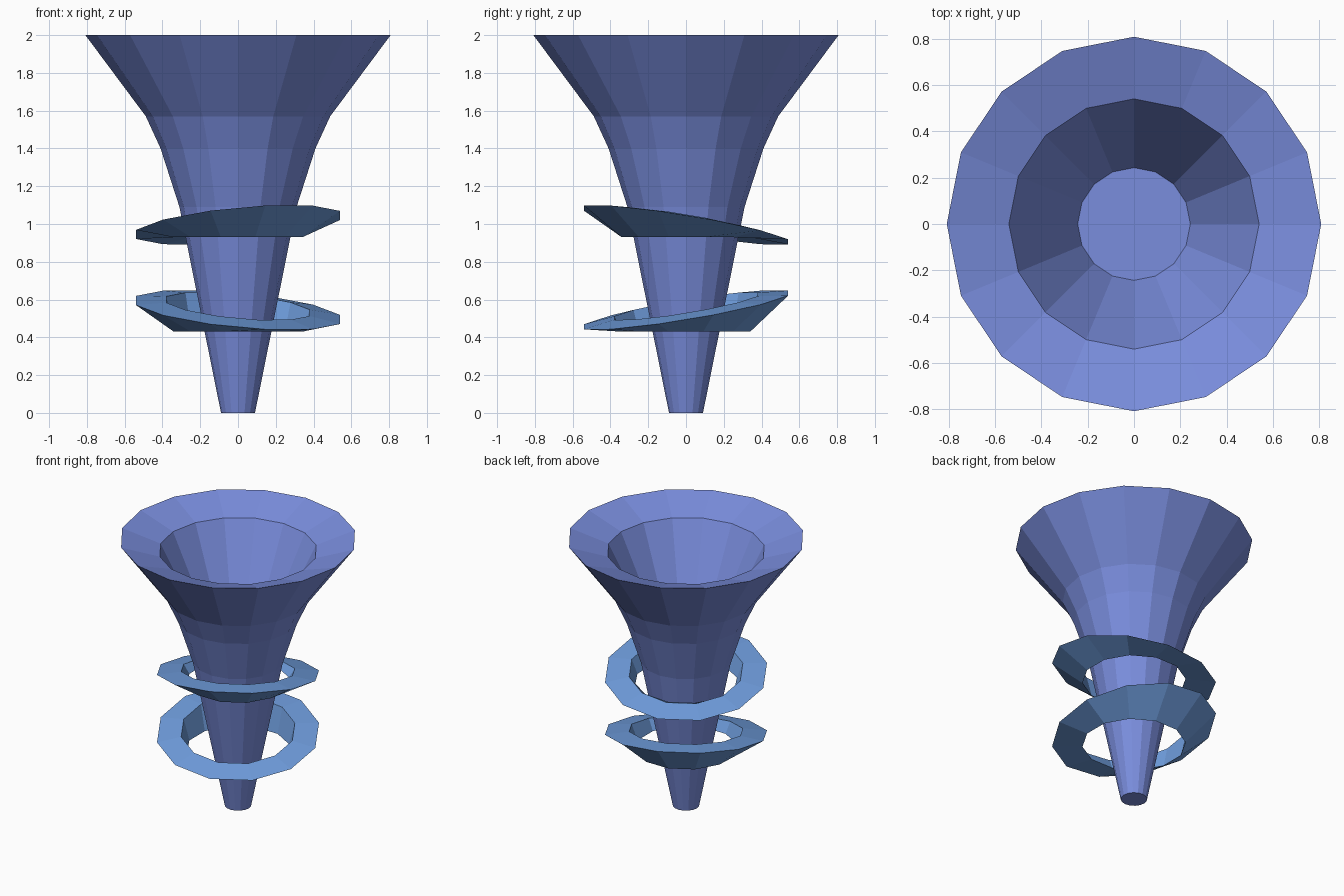
import bpy, bmesh
from math import cos, sin, pi

if "Cube" in bpy.data.objects:
    bpy.data.objects.remove(bpy.data.objects["Cube"])


def material(name, rgb):
    m = bpy.data.materials.new(name)
    m.diffuse_color = (*rgb, 1)
    m.use_nodes = True
    m.node_tree.nodes["Principled BSDF"].inputs["Base Color"].default_value = m.diffuse_color
    return m


def loft(name, loops, mat, closed=False):
    """Bridge equal vertex loops; close the section, or cap both ends."""
    bm = bmesh.new()
    rows = [[bm.verts.new(p) for p in loop] for loop in loops]
    n = len(rows[0])
    pairs = list(zip(rows, rows[1:]))
    if closed:
        pairs.append((rows[-1], rows[0]))
    for a, b in pairs:
        for i in range(n):
            j = (i + 1) % n
            bm.faces.new((a[i], a[j], b[j], b[i]))
    if not closed:
        bm.faces.new(rows[0][::-1])
        bm.faces.new(rows[-1])
    bmesh.ops.recalc_face_normals(bm, faces=bm.faces)
    mesh = bpy.data.meshes.new(name)
    bm.to_mesh(mesh)
    bm.free()
    mesh.materials.append(mat)
    obj = bpy.data.objects.new(name, mesh)
    bpy.context.collection.objects.link(obj)
    return obj


def circle(r, z, n, start=0.0, sx=0.0, sy=0.0):
    """Circle at height z on a plane with slopes sx, sy."""
    pts = []
    for i in range(n):
        a = start + 2 * pi * i / n
        x, y = r * cos(a), r * sin(a)
        pts.append((x, y, z + sx * x + sy * y))
    return pts


funnel_mat = material("funnel_blue", (0.195, 0.27, 0.73))
ring_mat = material("ring_blue", (0.16, 0.34, 0.73))

# Funnel: outer wall up to the rim, then the bowl down to its floor
profile = [(0.09, 0), (0.31, 1.09), (0.41, 1.4), (0.488, 1.57), (0.808, 2),
           (0.54, 1.91), (0.243, 1.3)]
loft("funnel", [circle(r, z, 16) for r, z in profile], funnel_mat)

# Wind rings: level bottom edge, tilted outer and upper inner edges
for name, base, tilt in (("lower_ring", 0.43, -1), ("upper_ring", 0.93, 1)):
    sx, sy = 0.093 * tilt, -0.165 * tilt
    mid = base + (0.115 if tilt < 0 else 0.065)
    loft(name, [circle(0.352, base, 12, pi / 12),
                circle(0.56, mid, 12, pi / 12, sx, sy),
                circle(0.393, mid + 0.02, 12, pi / 12, sx, sy)],
         ring_mat, closed=True)
